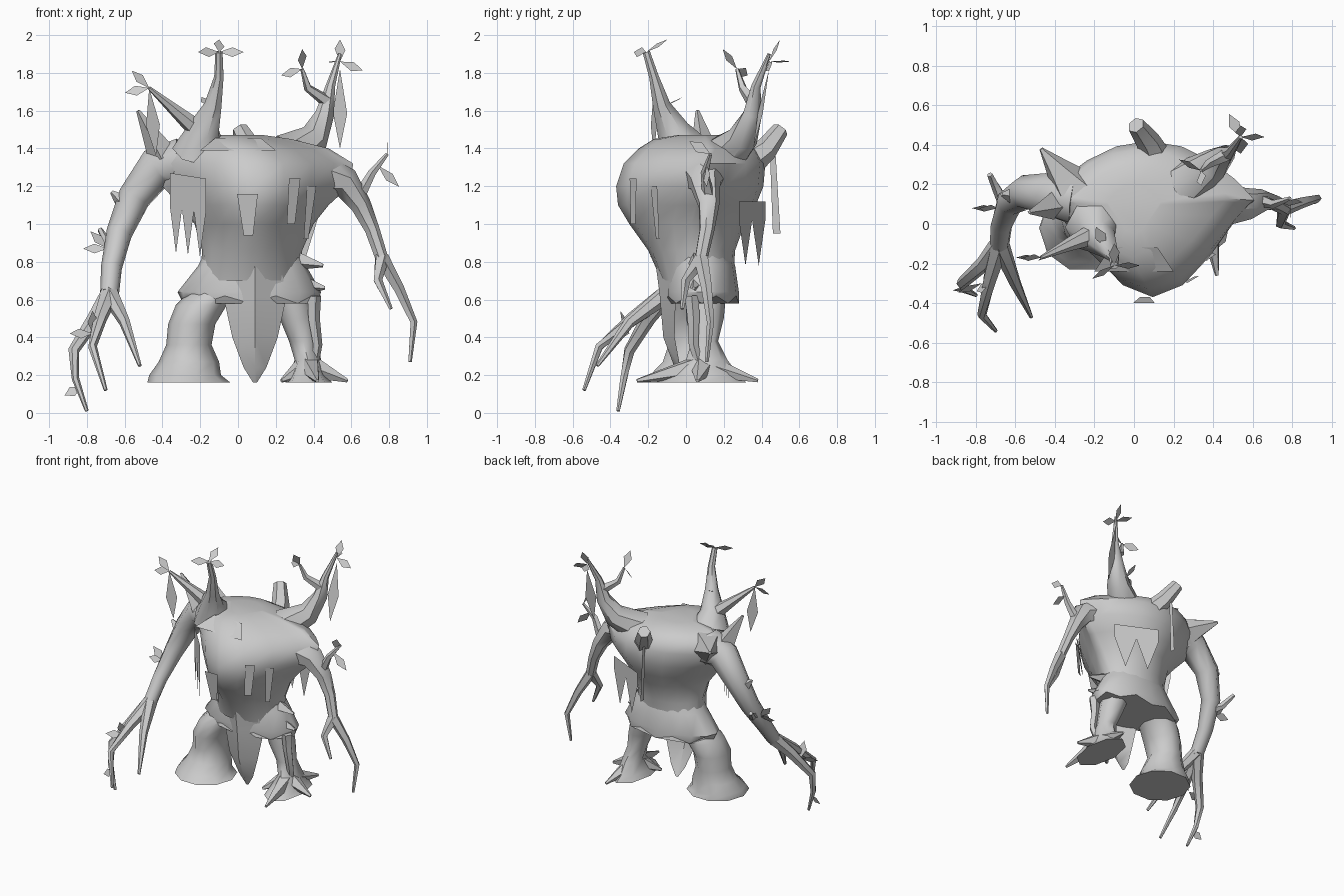
import bpy, math
from mathutils import Vector

cube = bpy.data.objects.get("Cube")
if cube:
    bpy.data.objects.remove(cube, do_unlink=True)

bark = bpy.data.materials.new("bark_grey")
bark.use_nodes = True
colour = (.6, .6, .6, 1)
bark.diffuse_color = colour
bark.node_tree.nodes["Principled BSDF"].inputs["Base Color"].default_value = colour

# Headings in the model's own frame
LEFT, BACK, UP = Vector((1, 0, 0)), Vector((0, 1, 0)), Vector((0, 0, 1))
RIGHT, FRONT, DOWN = -LEFT, -BACK, -UP


def build(name, verts, faces, smooth=True):
    """Create one mesh object with the bark material."""
    mesh = bpy.data.meshes.new(name)
    mesh.from_pydata([tuple(vert) for vert in verts], [], faces)
    mesh.materials.append(bark)
    obj = bpy.data.objects.new(name, mesh)
    bpy.context.collection.objects.link(obj)
    if smooth:
        bpy.ops.object.select_all(action="DESELECT")
        obj.select_set(True)
        bpy.context.view_layer.objects.active = obj
        bpy.ops.object.shade_smooth_by_angle(angle=math.radians(50))


def bridge(name, rings):
    """Skin a stack of equal rings and cap both ends."""
    sides, count = len(rings[0]), len(rings)
    faces = [tuple(reversed(range(sides))),
             tuple(range((count - 1) * sides, count * sides))]
    for row in range(count - 1):
        for side in range(sides):
            here, there = row * sides + side, row * sides + (side + 1) % sides
            faces.append((here, there, there + sides, here + sides))
    build(name, [point for ring in rings for point in ring], faces)


def loft(name, sections, sides=10, pinch=0, hinge=.5, jag=0):
    """Skin ovals given as height, right, left, front and back limits.
    Pinch sharpens front and back, more so higher up."""
    rings = []
    for row, (z, right, left, front, back) in enumerate(sections):
        ring = []
        spine = front + (back - front) * hinge
        for side in range(sides):
            angle = math.tau * side / sides
            sine, cosine = math.sin(angle), math.cos(angle)
            power = 1 + (pinch if sine < 0 else pinch / 2) * min(1, row / 4)
            reach = (front if sine < 0 else back) - spine
            ring.append(((right + left + (left - right) * cosine) / 2,
                         spine + reach * abs(sine) ** power,
                         z + (jag * (side % 2) if row == 0 else 0)))
        rings.append(ring)
    bridge(name, rings)


def limb(name, points, thick, thin, sides=6, taper=1):
    """Tapering branch through the points; returns its tip."""
    points = [Vector(point) for point in points]
    last = len(points) - 1
    rings = []
    for row, point in enumerate(points):
        along = (points[min(row + 1, last)] - points[max(row - 1, 0)]).normalized()
        across = along.cross(BACK + UP * .3).normalized()
        over = along.cross(across)
        radius = thin + (thick - thin) * (1 - row / last) ** taper
        angles = [math.tau * side / sides for side in range(sides)]
        rings.append([point + radius * (across * math.cos(angle) + over * math.sin(angle))
                      for angle in angles])
    bridge(name, rings)
    return points[-1]


def leaf(name, start, heading, length=.13, width=.03):
    """Flat diamond leaf growing along a heading."""
    start = Vector(start)
    reach = heading.normalized() * length
    side = reach.cross(LEFT * .3 + FRONT * .8 + UP * .5).normalized() * width
    middle = start + reach * .55
    build(name, [start, middle + side, start + reach, middle - side],
          [(0, 1, 2, 3)], False)


def sprig(name, tip, *headings):
    """Several leaves fanning out from one twig tip."""
    for heading in headings:
        leaf(name, tip, heading)


def strip(name, top, bottom, wide, narrow, across=LEFT):
    """Flat tapering strip of loose bark."""
    top, bottom, across = Vector(top), Vector(bottom), across.normalized()
    build(name, [top - across * wide, bottom - across * narrow,
                 bottom + across * narrow, top + across * wide], [(0, 1, 2, 3)], False)


def fringe(name, start, end, points, short, long):
    """Hanging moss sheet whose lower edge alternates short and long."""
    start, end = Vector(start), Vector(end)
    steps = points * 2
    upper = [start.lerp(end, step / steps) for step in range(steps + 1)]
    lower = [point + DOWN * (long if step % 2 else short)
             for step, point in enumerate(upper)]
    faces = [(step, steps + 1 + step, steps + 2 + step, step + 1)
             for step in range(steps)]
    build(name, upper + lower, faces, False)


# Trunk body with a pinched chest, and the ragged skirt
loft("torso", [
    (.7, -.2, .33, -.13, .25),
    (.86, -.19, .34, -.2, .26),
    (1, -.23, .4, -.3, .31),
    (1.1, -.31, .48, -.36, .37),
    (1.2, -.4, .59, -.37, .41),
    (1.32, -.46, .61, -.33, .42),
    (1.4, -.42, .48, -.25, .38),
    (1.45, -.3, .28, -.17, .3),
    (1.47, -.14, .14, -.05, .2)], sides=20, pinch=1.8, hinge=.6)
loft("skirt", [
    (.58, -.29, .42, -.11, .28),
    (.64, -.32, .44, -.11, .28),
    (.78, -.21, .36, -.1, .26),
    (.86, -.17, .32, -.08, .23)], sides=16, jag=.04)
for root, tip in ((.3, (.46, .04, .66)), (.28, (.45, .04, .78))):
    limb("skirt_tatter", [(root, .06, tip[-1] + .03), tip], .06, .01, sides=4)

# Pointed loin flap, folded forward along its middle
flap = []
for half_width, y, z in ((.11, -.17, .86), (.17, -.14, .63), (.12, -.12, .4),
                         (.06, -.06, .24), (.01, -.02, .16)):
    flap += [(.09 - half_width, y + half_width * .5, z), (.09, y, z),
             (.09 + half_width, y + half_width * .5, z)]
build("loin_flap", flap, [(spot, spot + 3, spot + 4, spot + 1)
                          for spot in range(len(flap) - 3) if spot % 3 < 2])

# Thick right leg and root-footed left leg
loft("right_leg", [
    (.16, -.48, -.04, -.24, .2),
    (.2, -.47, -.09, -.2, .19),
    (.27, -.42, -.1, -.13, .17),
    (.36, -.38, -.14, -.1, .17),
    (.47, -.37, -.12, -.12, .18),
    (.57, -.33, -.06, -.1, .2),
    (.7, -.2, .06, -.04, .2)])
loft("left_leg", [
    (.16, .25, .5, -.16, .32),
    (.2, .27, .46, -.1, .28),
    (.28, .3, .44, 0, .22),
    (.38, .27, .42, .03, .17),
    (.5, .22, .4, 0, .2),
    (.7, .14, .36, 0, .22)], sides=8)
for x, y in ((.58, .06), (.23, -.03), (.42, -.26), (.42, .38)):
    limb("left_root_toe", [(.37, .09, .25), (x, y, .17)], .07, .01, sides=5)
limb("left_leg_vine", [(.4, .03, .62), (.4, .04, .5), (.42, .04, .36), (.4, .08, .22)],
     .04, .02, sides=5)

# Long right arm with claw fingers
palm = limb("right_arm", [(-.3, .13, 1.32), (-.43, .15, 1.3), (-.55, .16, 1.14),
                          (-.63, .11, .95), (-.67, 0, .77), (-.68, -.1, .63)],
            .14, .05, sides=8, taper=1.7)
limb("right_finger_inner", [palm, (-.6, -.3, .48), (-.52, -.47, .25)], .05, .01)
limb("right_finger_middle", [palm, (-.73, -.28, .5), (-.77, -.46, .35), (-.7, -.54, .12)],
     .05, .01)
knuckle = Vector((-.87, -.3, .33))
claw = limb("right_finger_outer", [palm, (-.76, -.2, .5), knuckle,
                                   (-.86, -.33, .18), (-.8, -.36, .01)], .05, .01)
limb("right_arm_twig", [(-.65, .08, .88), (-.69, .17, .9), (-.73, .25, .97)],
     .035, .015, sides=5)
limb("right_elbow_thorn", [(-.57, .14, 1.08), (-.67, .15, 1.17)], .07, .01, sides=4)
sprig("right_arm_leaf", (-.69, .08, .87), RIGHT, RIGHT + UP)
sprig("right_finger_leaf", (-.77, -.3, .42), RIGHT + FRONT * .4, UP + FRONT * .4)
leaf("right_claw_leaf", claw.lerp(knuckle, .4), RIGHT + DOWN * .5, .1)

# Thin left arm with twig fingers
palm = limb("left_arm", [(.45, .1, 1.25), (.57, .1, 1.22), (.65, .12, 1.1),
                         (.71, .11, .97), (.76, .08, .82)],
            .12, .035, sides=7, taper=2)
limb("left_finger_inner", [palm, (.74, 0, .7), (.81, -.02, .55)], .04, .01, sides=5)
limb("left_finger_outer", [palm, (.85, .11, .66), (.93, .13, .48), (.91, .11, .27)],
     .04, .01, sides=5)
twig = limb("left_arm_twig", [(.64, .12, 1.14), (.71, .1, 1.27), (.79, .13, 1.37)],
            .035, .01, sides=5)
sprig("left_arm_leaf", twig, UP * .6 + FRONT)
leaf("left_arm_leaf", (.74, .11, 1.31), LEFT + DOWN, .16)

# Right antler with its side branch
tip = limb("right_antler", [(-.2, -.01, 1.38), (-.18, -.07, 1.5), (-.13, -.13, 1.63),
                            (-.1, -.17, 1.78), (-.1, -.21, 1.91)],
           .15, .02, sides=7, taper=2.2)
sprig("right_antler_leaf", tip, BACK + UP * .6, LEFT, RIGHT + FRONT * .6)
leaf("right_antler_leaf", (-.14, -.12, 1.62), BACK + UP * .5 + RIGHT * .5)
tip = limb("right_antler_branch", [(-.18, -.04, 1.47), (-.32, -.1, 1.59), (-.47, -.17, 1.72)],
           .06, .01)
sprig("right_branch_leaf", tip, UP + RIGHT, RIGHT + DOWN * .2)
leaf("right_antler_moss", tip, DOWN + LEFT * .1, .36, .04)

# Left antler with its side branch
tip = limb("left_antler", [(.25, .2, 1.36), (.4, .3, 1.45), (.46, .35, 1.58),
                           (.49, .37, 1.73), (.54, .44, 1.9)],
           .12, .01, sides=7, taper=1.4)
sprig("left_antler_leaf", tip + DOWN * .04, UP + BACK * .5, LEFT + DOWN * .4, BACK + RIGHT * .5)
leaf("left_antler_moss", tip + DOWN * .08, DOWN + FRONT * .2, .43, .04)
tip = limb("left_antler_branch", [(.47, .35, 1.65), (.37, .3, 1.72), (.34, .27, 1.82)],
           .035, .01, sides=5)
sprig("left_branch_leaf", tip, UP * .7 + FRONT * .5, RIGHT + BACK * .5 + DOWN * .3)

# Shoulder thorns and broken back stump
limb("right_shoulder_thorn", [(-.3, .17, 1.34), (-.38, .27, 1.38), (-.47, .38, 1.42)],
     .13, .01, sides=5)
limb("right_shoulder_spike", [(-.4, .1, 1.36), (-.53, .06, 1.6)], .08, .01, sides=4)
limb("back_stump", [(.12, .32, 1.31), (.07, .42, 1.39), (.01, .5, 1.5)], .08, .045)

# Hanging moss and loose bark
fringe("front_moss", (-.36, -.02, 1.27), (-.17, -.22, 1.24), 3, .18, .42)
fringe("back_moss", (.12, .42, 1.12), (.42, .28, 1.12), 2, .1, .34)
strip("stump_moss", (.04, .46, 1.36), (.04, .48, .95), .015, .02, BACK)
strip("front_bark", (.05, -.4, 1.16), (.055, -.37, .94), .055, .025)
strip("side_bark", (.3, -.28, 1.24), (.28, -.28, 1), .035, .025, LEFT + BACK * .6)
strip("outer_bark", (.39, -.17, 1.2), (.36, -.15, .92), .03, .015, LEFT + BACK * .7)
strip("crown_bark", (0, -.12, 1.455), (0, -.24, 1.39), .12, .2)
